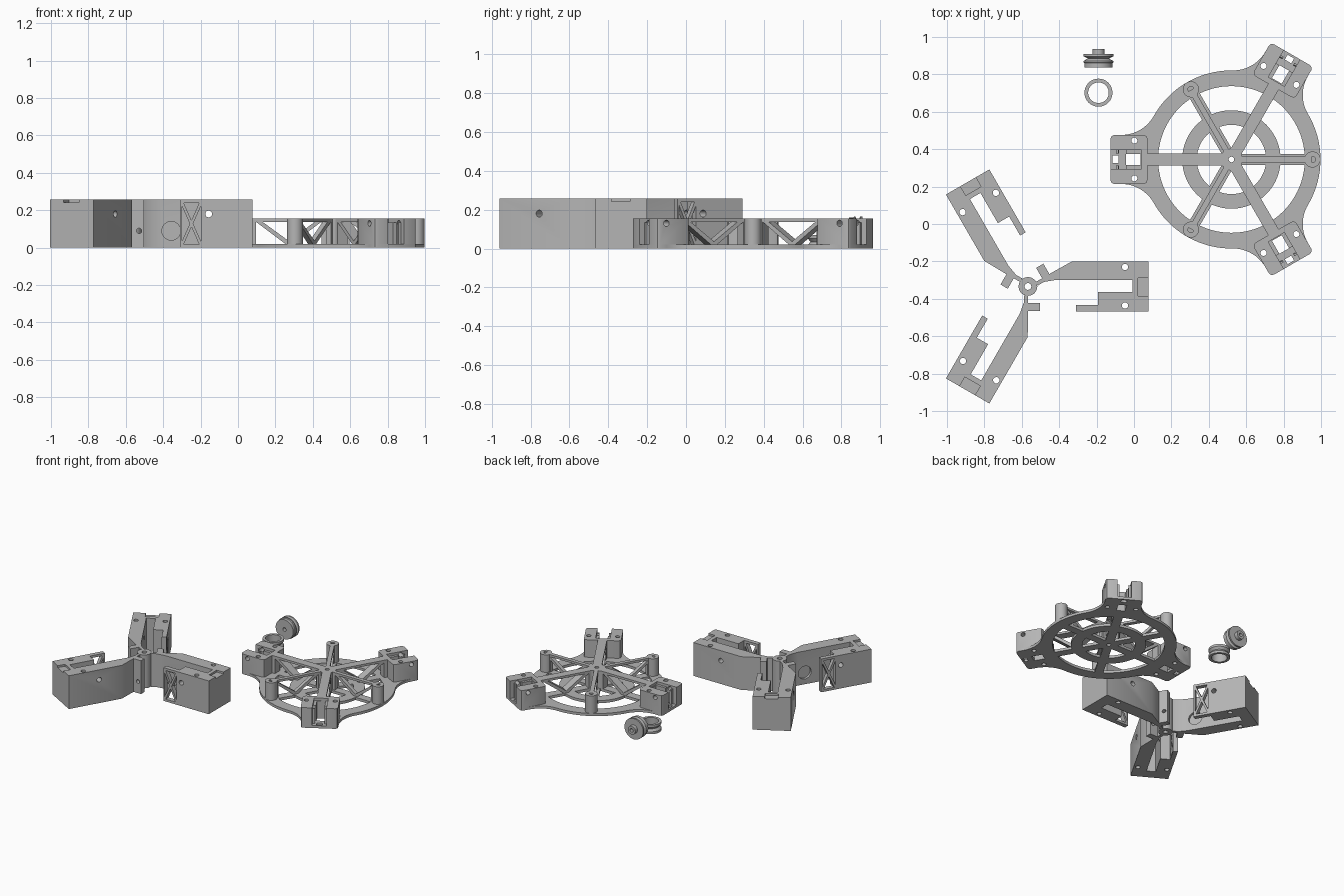
import bpy, bmesh
from math import sin, cos, pi, radians, sqrt, atan2
from mathutils import Matrix, Vector

if "Cube" in bpy.data.objects:
    bpy.data.objects.remove(bpy.data.objects["Cube"])

grey = bpy.data.materials.new("plain grey")
grey.diffuse_color = (0.46, 0.46, 0.46, 1)
grey.use_nodes = True
grey.node_tree.nodes["Principled BSDF"].inputs["Base Color"].default_value = grey.diffuse_color


def add(name, mesh, m=None):
    ob = bpy.data.objects.new(name, mesh)
    bpy.context.scene.collection.objects.link(ob)
    if m is not None:
        ob.matrix_world = m
    return ob


def finish(mesh):
    if not mesh.materials:
        mesh.materials.append(grey)
    mesh.shade_smooth()
    mesh.set_sharp_from_angle(angle=radians(30))
    return mesh


def circle(r, x=0, y=0, n=32):
    return [(x + r * cos(2 * pi * i / n), y + r * sin(2 * pi * i / n)) for i in range(n)]


def rect(x0, y0, x1, y1):
    return [(x0, y0), (x1, y0), (x1, y1), (x0, y1)]


def prism(loops, a, b, side=False):
    """Extrude outline with holes from a to b in z, or in y (outline in x,z) when side."""
    cu = bpy.data.curves.new("outline", 'CURVE')
    cu.dimensions, cu.fill_mode, cu.extrude = '2D', 'BOTH', (b - a) / 2
    for loop in loops:
        s = cu.splines.new('POLY')
        s.points.add(len(loop) - 1)
        for p, c in zip(s.points, loop):
            p.co = (c[0], c[1], 0, 1)
        s.use_cyclic_u = True
    ob = add("outline", cu)
    dg = bpy.context.evaluated_depsgraph_get()
    me = bpy.data.meshes.new_from_object(ob.evaluated_get(dg))
    bpy.data.objects.remove(ob)
    if side:
        me.transform(Matrix.Translation((0, (a + b) / 2, 0)) @ Matrix.Rotation(pi / 2, 4, 'X'))
    else:
        me.transform(Matrix.Translation((0, 0, (a + b) / 2)))
    bm = bmesh.new()
    bm.from_mesh(me)
    bmesh.ops.remove_doubles(bm, verts=bm.verts, dist=1e-5)
    bmesh.ops.recalc_face_normals(bm, faces=bm.faces)
    bm.to_mesh(me)
    bm.free()
    return finish(me)


def cut(mesh, cutters):
    """Subtract cutter meshes and return the result."""
    ob = add("body", mesh)
    helpers = []
    for c in cutters:
        h = add("cutter", c)
        h.hide_render = True
        helpers.append(h)
        mod = ob.modifiers.new("cut", 'BOOLEAN')
        mod.object, mod.solver = h, 'EXACT'
    dg = bpy.context.evaluated_depsgraph_get()
    me = bpy.data.meshes.new_from_object(ob.evaluated_get(dg))
    for o in helpers + [ob]:
        bpy.data.objects.remove(o)
    return finish(me)


def lathe(profile, n=48):
    bm = bmesh.new()
    rings = [[bm.verts.new((r * cos(2 * pi * i / n), r * sin(2 * pi * i / n), z))
              for i in range(n)] for r, z in profile]
    for a, b in zip(rings, rings[1:] + rings[:1]):
        for i in range(n):
            j = (i + 1) % n
            bm.faces.new((a[i], a[j], b[j], b[i]))
    bmesh.ops.recalc_face_normals(bm, faces=bm.faces)
    me = bpy.data.meshes.new("turned")
    bm.to_mesh(me)
    bm.free()
    return finish(me)


def rot(p, a):
    return (p[0] * cos(a) - p[1] * sin(a), p[0] * sin(a) + p[1] * cos(a))


def placed(centre, deg):
    return Matrix.Translation(centre) @ Matrix.Rotation(radians(deg), 4, 'Z')


# ---------------- wheel-shaped frame ----------------
FRAME, TOP, FLOOR = (0.521, 0.345, 0), 0.155, 0.02
PODS, POSTS = (60, 180, 300), (0, 120, 240)
R, W, F, END = 0.476, 0.131, 0.2, 0.647

# base plate: round rim flowing into three pod feet through concave fillets
fx = sqrt((R + F) ** 2 - (W + F) ** 2)
t = atan2(W + F, fx)
upper = [(END, W - 0.02), (END - 0.006, W - 0.006), (END - 0.02, W)]
for i in range(17):
    a = -pi / 2 - (pi / 2 - t) * i / 16
    upper.append((fx + F * cos(a), W + F + F * sin(a)))
for i in range(1, 17):
    a = t + (pi / 3 - t) * i / 16
    upper.append((R * cos(a), R * sin(a)))
lower = [(x, -y) for x, y in reversed(upper)][1:]
outline, holes = [], []
for d in PODS:
    a = radians(d)
    outline += [rot(p, a) for p in lower + upper]
    for h in (rect(0.485, -0.03, 0.565, 0.03), rect(0.605, -0.02, 0.635, 0.02),
              circle(0.016, 0.519, 0.101), circle(0.016, 0.519, -0.101)):
        holes.append([rot(p, a) for p in h])
rings = [circle(r, n=96) for r in (0.392, 0.263, 0.185)]
add("base_plate", prism([outline] + rings + holes, 0, FLOOR), Matrix.Translation(FRAME))

# lattice spokes around a hexagonal hub
truss = [rect(0.055, 0, 0.452, TOP),
         [(0.11, 0.138), (0.25, 0.036), (0.39, 0.138)],
         [(0.075, 0.138), (0.075, FLOOR), (0.232, FLOOR)],
         [(0.425, 0.138), (0.268, FLOOR), (0.425, FLOOR)]]
wide = prism(truss, -0.032, 0.032, True)
truss[0] = rect(0.055, 0, 0.43, TOP)
truss[3] = [(0.385, 0.112), (0.268, FLOOR), (0.385, FLOOR)]
narrow = prism(truss, -0.015, 0.015, True)
strip = prism([rect(0.055, -0.03, 0.43, 0.03)], 0, FLOOR)
post = prism([circle(0.043, 0.433), circle(0.016, 0.433)], FLOOR, TOP)
add("frame_hub", prism([circle(0.064, n=6), circle(0.015)], 0, TOP), placed(FRAME, 30))

# pod: two blocks joined by an inner wall, with a toothed slot between
half = [(0.485, 0.03), (0.565, 0.03), (0.565, 0.05), (0.6, 0.05), (0.6, 0.033), (0.616, 0.033),
        (0.616, 0.05), (END, 0.05), (END, W - 0.02), (END - 0.006, W - 0.006), (END - 0.02, W),
        (0.469, W), (0.455, W - 0.006), (0.449, W - 0.02), (0.449, 0)]
loop = half + [(x, -y) for x, y in reversed(half[:-1])]
pod = prism([loop] + [circle(0.016, 0.519, s * 0.101) for s in (1, -1)], FLOOR, TOP)
pod = cut(pod, [prism([circle(0.016, 0.59, 0.13)], -0.2, 0.2, True),
                prism([rect(0.48, -0.05, 0.7, 0.05)], 0.135, 0.2)])
for d in PODS:
    add("pod_spoke", wide, placed(FRAME, d))
    add("pod", pod, placed(FRAME, d))
for d in POSTS:
    add("post_spoke", narrow, placed(FRAME, d))
    add("post_spoke_strip", strip, placed(FRAME, d))
    add("post", post, placed(FRAME, d))

# ---------------- three-legged tall bracket ----------------
BASE, H = (-0.567, -0.334, 0), 0.257
add("bracket_hub", prism([circle(0.05), circle(0.018)], 0, H), Matrix.Translation(BASE))
leg_outline = [(0.053, 0.005), (0.085, 0.024), (0.15, 0.035), (0.56, 0.035), (0.56, -0.03),
               (0.374, -0.03), (0.374, -0.134), (0.645, -0.134), (0.645, 0.134),
               (0.235, 0.134), (0.113, 0.066), (0.042, 0.024)]
leg = prism([leg_outline, circle(0.017, 0.519, 0.104), circle(0.017, 0.519, -0.102)], 0, H)
leg = cut(leg, [prism([rect(0.588, -0.05, 0.7, 0.045)], H - 0.015, 0.3),
                prism([circle(0.018, 0.41, 0.18)], -0.2, 0.2, True),
                prism([circle(0.05, 0.21, 0.09)], 0.0, 0.055, True)])

# crossed lattice panel extending the short side of each leg
x0, x1, z0, z1, g = 0.268, 0.368, 0.018, 0.239, 0.009
cx, cz = (x0 + x1) / 2, (z0 + z1) / 2
panel = prism([rect(0.257, 0, 0.375, H),
               [(x0 + g, z0), (x1 - g, z0), (cx, cz - 2 * g)],
               [(x0 + g, z1), (x1 - g, z1), (cx, cz + 2 * g)],
               [(x0, z0 + 2 * g), (x0, z1 - 2 * g), (cx - g, cz)],
               [(x1, z0 + 2 * g), (x1, z1 - 2 * g), (cx + g, cz)]], -0.134, -0.1, True)

# clamp tab beside the neck
tab = prism([rect(-0.032, 0, 0.032, H), circle(0.014, 0.006, 0.09)], -0.0225, 0.0225, True)
tab_at = placed((0.079, 0.083, 0), 120)
for d in (0, 120, 240):
    m = placed(BASE, d)
    add("leg", leg, m)
    add("leg_panel", panel, m)
    add("clamp_tab", tab, m @ tab_at)

# ---------------- pulley and grooved ring ----------------
pulley = lathe([(0.014, 0), (0.075, 0), (0.075, 0.022), (0.08, 0.026), (0.08, 0.034), (0.055, 0.047),
                (0.08, 0.058), (0.08, 0.07), (0.032, 0.07), (0.032, 0.098), (0.014, 0.098)])
add("pulley", pulley, Matrix.Translation((-0.19, 0.838, 0.084)) @ Matrix.Rotation(-pi / 2, 4, 'X'))
ring = lathe([(0.055, 0), (0.075, 0), (0.075, 0.018), (0.062, 0.035), (0.075, 0.052),
              (0.075, 0.07), (0.055, 0.07)])
add("grooved_ring", ring, Matrix.Translation((-0.19, 0.702, 0)))
